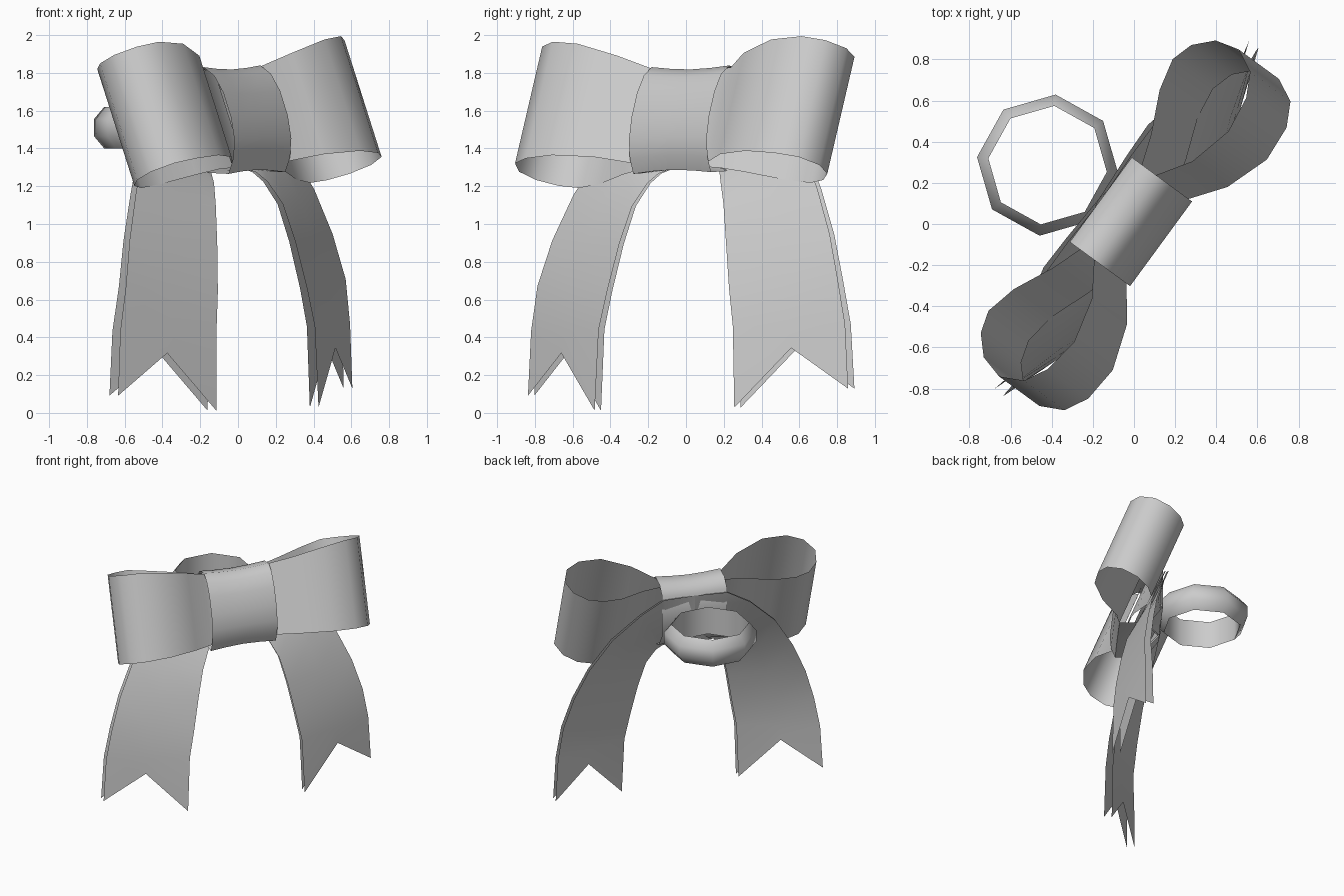
import bpy, math
from math import sin, cos, tan, pi, radians

if "Cube" in bpy.data.objects:
    bpy.data.objects.remove(bpy.data.objects["Cube"])

TURN = radians(53.8)      # direction of the bow's long axis, seen from above
LEAN = radians(21.5)      # backward lean of the loops


def place(u, f, z):
    """Bow coordinates (along, forward, up) to world, with a slight roll."""
    return (u * cos(TURN) + f * sin(TURN), u * sin(TURN) - f * cos(TURN), z + 0.018 * u)


def make(name, verts, faces, angle=50):
    mesh = bpy.data.meshes.new(name)
    mesh.from_pydata(verts, [], faces)
    mesh.update()
    ob = bpy.data.objects.new(name, mesh)
    bpy.context.collection.objects.link(ob)
    bpy.ops.object.select_all(action='DESELECT')
    ob.select_set(True)
    bpy.context.view_layer.objects.active = ob
    bpy.ops.object.mode_set(mode='EDIT')
    bpy.ops.mesh.select_all(action='SELECT')
    bpy.ops.mesh.normals_make_consistent(inside=False)
    bpy.ops.object.mode_set(mode='OBJECT')
    bpy.ops.object.shade_smooth_by_angle(angle=radians(angle))
    return ob


def grid(name, rows, close_rows=False, close_cols=False):
    """Quad sheet through equal-length rows of points."""
    n, m = len(rows), len(rows[0])
    faces = [(i * m + j, i * m + (j + 1) % m, (i + 1) % n * m + (j + 1) % m, (i + 1) % n * m + j)
             for i in range(n if close_rows else n - 1)
             for j in range(m if close_cols else m - 1)]
    return make(name, [p for r in rows for p in r], faces)


# teardrop loop profile (along, forward) and tail edges (outer, inner)
LOOP = [(0.12, 0.03), (0.256, 0.045), (0.414, 0.155), (0.634, 0.22), (0.816, 0.2), (0.93, 0.14),
        (0.985, 0.03), (0.954, -0.085), (0.867, -0.167), (0.758, -0.2), (0.6, -0.17),
        (0.4, -0.085), (0.25, -0.04), (0.12, -0.03)]
TAIL = [((0.0, -0.21, 1.72), (0.0, -0.19, 1.32)),
        ((0.25, -0.225, 1.72), (0.15, -0.11, 1.30)),
        ((0.43, -0.23, 1.62), (0.20, -0.05, 1.27)),
        ((0.64, -0.18, 1.42), (0.24, -0.01, 1.22)),
        ((0.80, -0.12, 1.17), (0.30, 0.04, 1.10)),
        ((0.91, -0.085, 0.93), (0.35, 0.08, 0.90)),
        ((0.985, -0.06, 0.69), (0.40, 0.115, 0.65)),
        ((1.03, -0.07, 0.45), (0.44, 0.13, 0.45)),
        ((1.05, -0.075, 0.11), (0.458, 0.136, 0.02))]

for side, s in (("left", -1), ("right", 1)):
    # bow loop: leaning teardrop band that widens away from the knot
    rows = []
    for u, v in LOOP:
        t = min(1, max(0, (u - 0.2) / 0.55))
        half, mid = 0.26 + 0.072 * t, 1.555 + 0.037 * t
        rows.append([place(s * u, v - w * sin(LEAN), mid + v * tan(LEAN) + w * cos(LEAN))
                     for w in (-half, half)])
    grid("loop_" + side, rows)

    # two layered tails with notched ends
    for layer in (0, 1):
        rows = []
        for i, (a, b) in enumerate(TAIL):
            shift = layer * 0.057 * (0.2 + 0.8 * i / 8)
            c = [(p + q) / 2 for p, q in zip(a, b)]
            if i == 8:
                c[2] = 0.33
            rows.append([place(s * u, f + shift, z) for u, f, z in (a, c, b)])
        grid("tail_%s_%d" % (side, layer + 1), rows)

# knot: open band around the middle, slightly waisted
KNOT = [(0.124, 1.27), (0.155, 1.35), (0.163, 1.45), (0.14, 1.57), (0.09, 1.70), (0.03, 1.79),
        (-0.04, 1.835), (-0.14, 1.81), (-0.2, 1.74), (-0.2, 1.42), (-0.12, 1.31), (0.0, 1.275)]
rows = []
for u, k in ((-0.255, 1), (-0.13, 0.96), (0, 0.94), (0.13, 0.96), (0.255, 1)):
    rows.append([place(u, f, 1.555 + (z - 1.555) * k) for f, z in KNOT])
grid("knot", rows, close_cols=True)

# finger ring at the back: eight sides, bevelled outside
rows = []
for i in range(8):
    a = radians(83.5) + i * pi / 4
    rows.append([(-0.42 + r * cos(a), 0.286 + r * sin(a), z) for r, z in
                 ((0.345, 1.465), (0.345, 1.555), (0.29, 1.62), (0.29, 1.40))])
grid("ring", rows, close_rows=True, close_cols=True)
